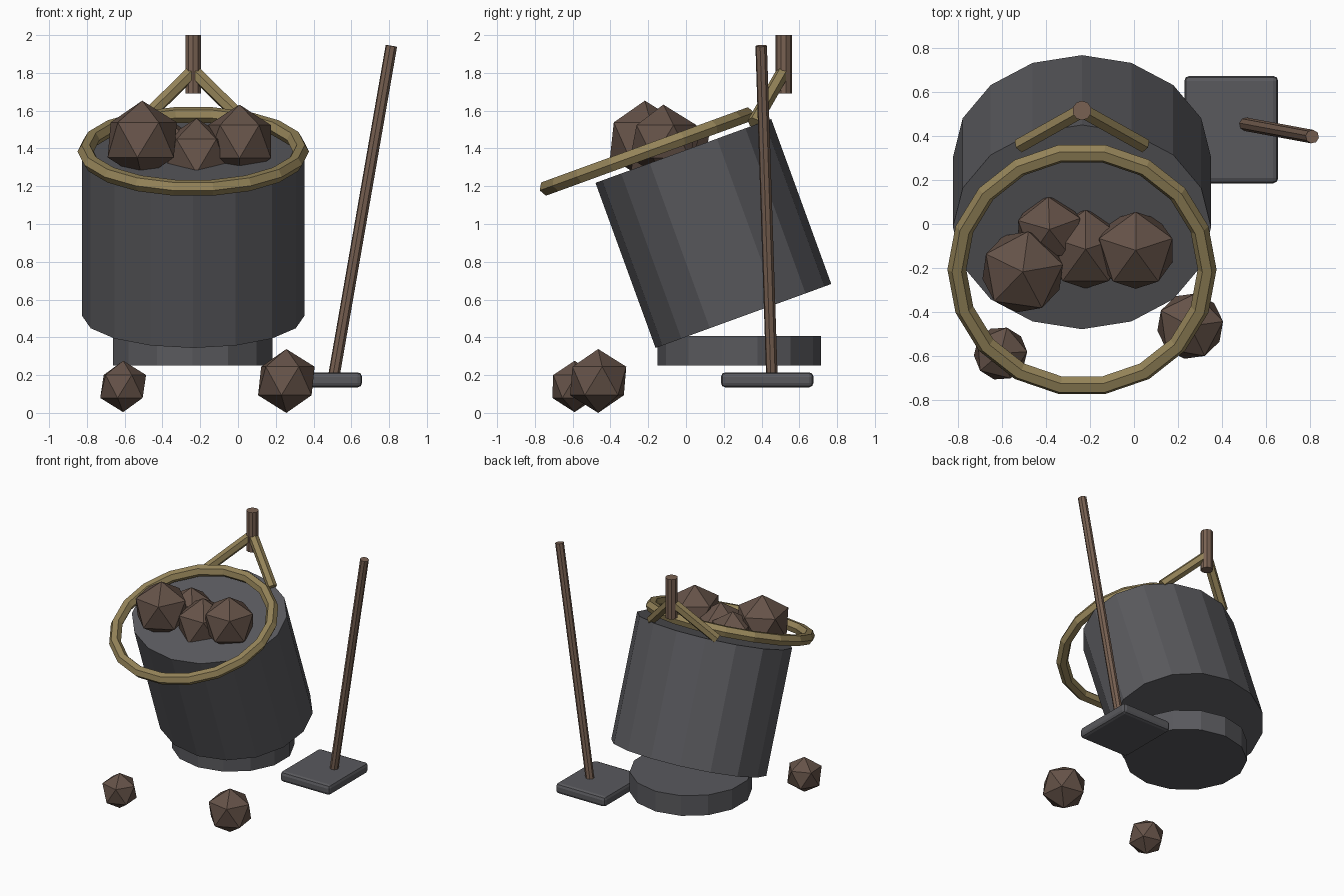
import bpy
from math import radians
from mathutils import Vector

if "Cube" in bpy.data.objects:
    bpy.data.objects.remove(bpy.data.objects["Cube"])


def material(name, rgb):
    m = bpy.data.materials.new(name)
    m.diffuse_color = (*rgb, 1)
    m.use_nodes = True
    m.node_tree.nodes["Principled BSDF"].inputs["Base Color"].default_value = m.diffuse_color
    return m


IRON = material("dark_iron", (0.10, 0.10, 0.11))
BRASS = material("aged_brass", (0.30, 0.23, 0.10))
WOOD = material("wood", (0.19, 0.12, 0.085))
ORE = material("ore", (0.13, 0.085, 0.065))


def finish(name, mat):
    ob = bpy.context.object
    ob.name = name
    ob.data.materials.append(mat)
    return ob


def cylinder(name, mat, sides, radius, depth, loc, rot=(0, 0, 0), scale=(1, 1, 1)):
    bpy.ops.mesh.primitive_cylinder_add(vertices=sides, radius=radius, depth=depth,
                                        location=loc, rotation=rot)
    ob = finish(name, mat)
    ob.scale = scale
    return ob


def rod(name, mat, sides, radius, start, end):
    a, b = Vector(start), Vector(end)
    rot = (b - a).to_track_quat('Z', 'Y').to_euler()
    return cylinder(name, mat, sides, radius, (b - a).length, (a + b) / 2, rot)


def rock(name, radius, loc, turn):
    bpy.ops.mesh.primitive_ico_sphere_add(subdivisions=1, radius=radius, location=loc,
                                          rotation=(0, 0, radians(turn)))
    return finish(name, ORE)


TILT = (radians(20), 0, 0)
CX = -0.237

# Tilted oval bucket on its round foot
cylinder("bucket", IRON, 16, 1, 0.93, (CX, 0.145, 0.95), TILT, (0.588, 0.495, 1))
cylinder("foot", IRON, 14, 0.433, 0.157, (CX - 0.003, 0.283, 0.329))

# Rim ring
bpy.ops.mesh.primitive_torus_add(major_segments=18, minor_segments=6, major_radius=0.57,
                                 minor_radius=0.043, location=(CX, -0.207, 1.384), rotation=TILT)
finish("rim_ring", BRASS)

# Hanger: post and two splayed arms
cylinder("hanger_post", WOOD, 10, 0.044, 0.31, (CX, 0.517, 1.845))
for side, dx in (("left", -0.28), ("right", 0.28)):
    rod("hanger_arm_" + side, BRASS, 6, 0.037, (CX, 0.517, 1.81), (CX + dx, 0.36, 1.535))

# Rocks heaped in the bucket and lying on the ground
rock("heap_rock_left", 0.208, (-0.507, -0.218, 1.445), 10)
rock("heap_rock_right", 0.196, (0.008, -0.12, 1.436), 18)
rock("heap_rock_middle", 0.2, (-0.22, -0.115, 1.36), 18)
rock("heap_rock_back", 0.166, (-0.385, -0.025, 1.40), 20)
rock("ground_rock_left", 0.136, (-0.608, -0.59, 0.14), 4)
rock("ground_rock_right", 0.169, (0.256, -0.465, 0.169), 8)

# Long-handled tool with a rounded flat head
bpy.ops.mesh.primitive_cube_add(size=1, location=(0.443, 0.43, 0.175))
head = finish("tool_head", IRON)
head.scale = (0.428, 0.49, 0.08)
bpy.ops.object.transform_apply(location=False, rotation=False, scale=True)
bevel = head.modifiers.new("rounded_edges", 'BEVEL')
bevel.width = 0.024
bevel.segments = 2
rod("tool_handle", WOOD, 8, 0.031, (0.505, 0.455, 0.18), (0.812, 0.398, 1.943))
